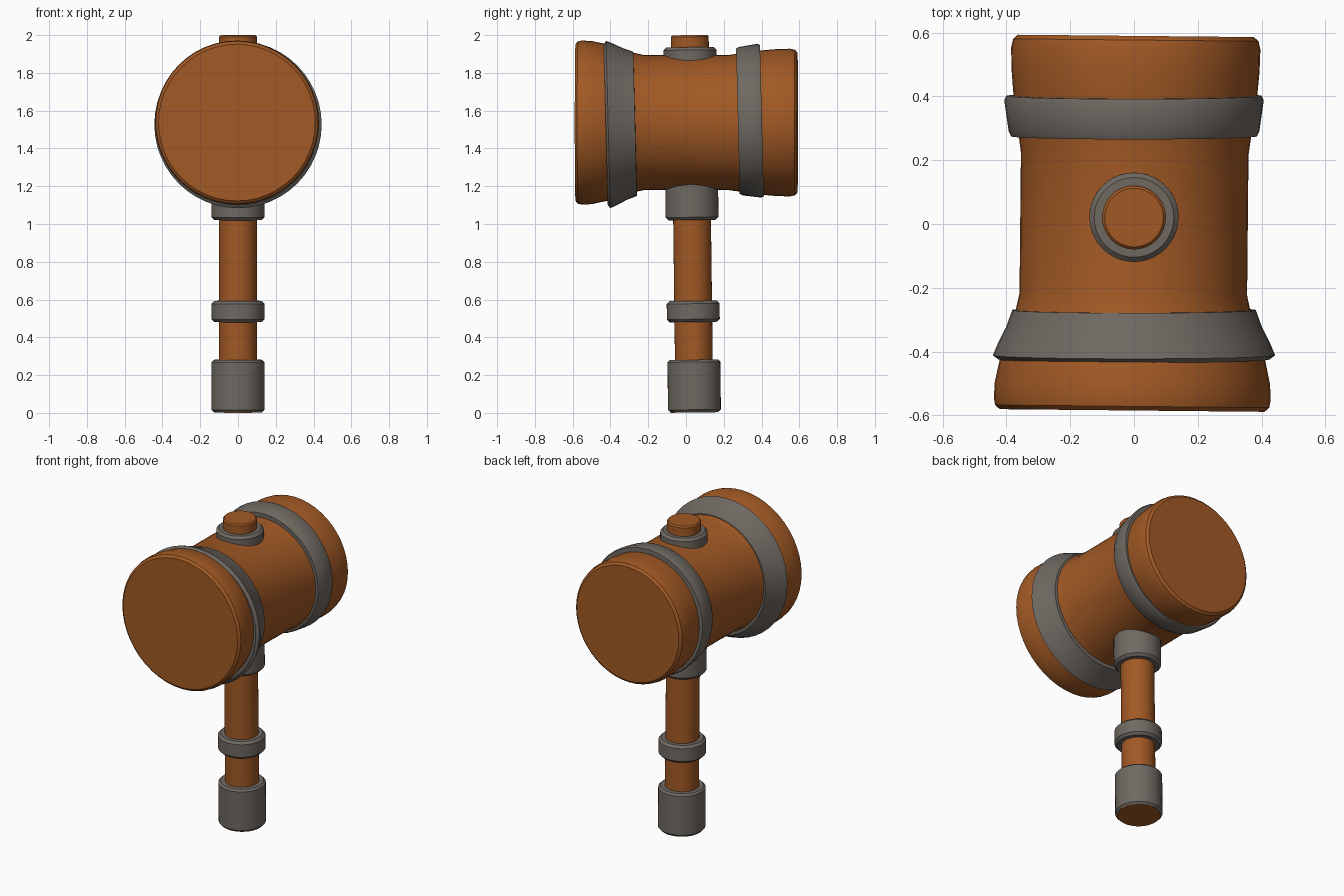
import bpy
import bmesh
from math import pi, cos, sin, radians

if "Cube" in bpy.data.objects:
    bpy.data.objects.remove(bpy.data.objects["Cube"])


def material(name, rgb):
    mat = bpy.data.materials.new(name)
    mat.use_nodes = True
    colour = (*rgb, 1)
    mat.diffuse_color = colour
    mat.node_tree.nodes["Principled BSDF"].inputs["Base Color"].default_value = colour
    return mat


wood = material("warm wood", (0.36, 0.10, 0.018))
iron = material("grey iron", (0.16, 0.14, 0.122))


def lathe(name, profile, mat, location, rotation, closed=False, sides=40):
    """Spin (radius, height) points round local z; closed makes a hollow ring."""
    bm = bmesh.new()
    rings = [[bm.verts.new((r * cos(2 * pi * i / sides), r * sin(2 * pi * i / sides), h))
              for i in range(sides)] for r, h in profile]
    pairs = list(zip(rings, rings[1:]))
    if closed:
        pairs.append((rings[-1], rings[0]))
    else:
        bm.faces.new(rings[0][::-1])
        bm.faces.new(rings[-1])
    for a, b in pairs:
        for i in range(sides):
            j = (i + 1) % sides
            bm.faces.new((a[i], a[j], b[j], b[i]))
    bmesh.ops.recalc_face_normals(bm, faces=bm.faces)
    mesh = bpy.data.meshes.new(name)
    bm.to_mesh(mesh)
    bm.free()
    mesh.materials.append(mat)
    obj = bpy.data.objects.new(name, mesh)
    bpy.context.collection.objects.link(obj)
    obj.location = location
    obj.rotation_euler = rotation
    bpy.ops.object.select_all(action="DESELECT")
    obj.select_set(True)
    bpy.context.view_layer.objects.active = obj
    bpy.ops.object.shade_smooth_by_angle(angle=radians(32))
    return obj


# Head: barrel lying along y, flared at the striking ends
head_at = (0, 0, 1.537)
lathe("head", [(0.415, -0.585), (0.43, -0.572), (0.434, -0.55), (0.432, -0.5),
               (0.415, -0.42), (0.37, -0.28), (0.357, -0.22), (0.357, 0.22),
               (0.365, 0.28), (0.382, 0.4), (0.389, 0.48), (0.391, 0.55),
               (0.385, 0.577), (0.37, 0.59)],
      wood, head_at, (-pi / 2, 0, -0.01), sides=48)

# Iron bands round the head, slightly tilted
tilt = (-pi / 2 + 0.025, 0, 0)
lathe("front_band", [(0.35, -0.425), (0.425, -0.425), (0.443, -0.412), (0.425, -0.37),
                     (0.402, -0.325), (0.382, -0.27), (0.35, -0.268)],
      iron, head_at, tilt, closed=True, sides=48)
lathe("back_band", [(0.35, 0.275), (0.385, 0.275), (0.393, 0.29), (0.407, 0.388),
                    (0.401, 0.402), (0.35, 0.402)],
      iron, head_at, tilt, closed=True, sides=48)

# Handle: shaft running through the head, leaning very slightly
lean = (0.0125, 0, 0)
foot = (0, 0.045, 0.001)
lathe("shaft", [(0.1, 0.01), (0.1, 1.99), (0.092, 1.999)], wood, foot, lean)


def iron_sleeve(name, low, high, radius=0.14, bevel=0.015):
    lathe(name, [(radius - bevel, low), (radius, low + bevel),
                 (radius, high - bevel), (radius - bevel, high)], iron, foot, lean)


iron_sleeve("grip_sleeve", 0.004, 0.28, bevel=0.012)
iron_sleeve("middle_ring", 0.48, 0.592)
iron_sleeve("lower_collar", 1.02, 1.23)
iron_sleeve("upper_collar", 1.84, 1.935)

# Wooden plug under the grip
lathe("butt_plug", [(0.126, 0.001), (0.128, 0.007)], wood, foot, lean)
